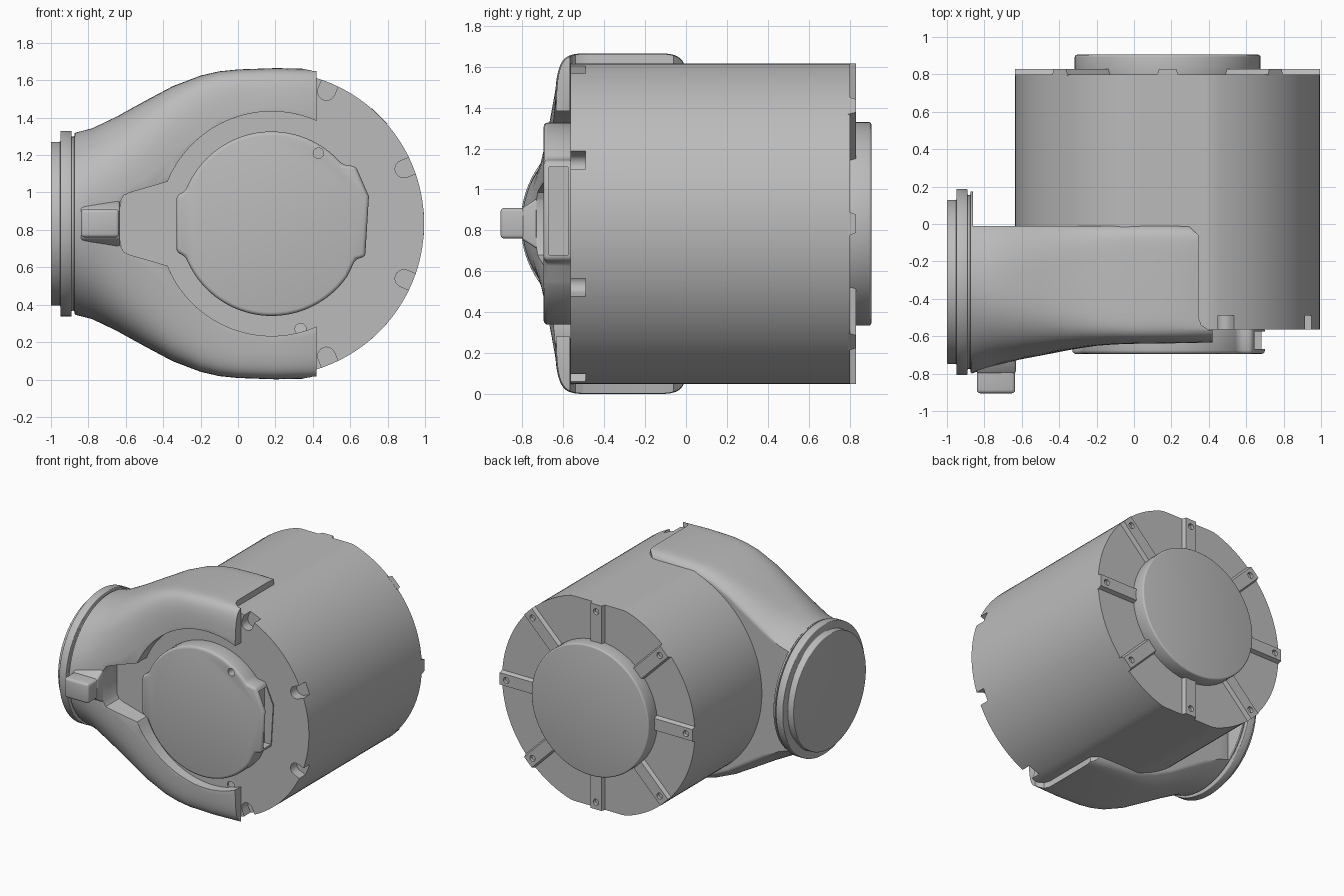
import bpy, bmesh
from math import sin, cos, pi, radians, copysign

old = bpy.data.objects.get("Cube")
if old:
    bpy.data.objects.remove(old)

CX, CZ = 0.18, 0.833      # axis of the drum, running along y
R, FLAT = 0.815, 0.783    # drum radius, and half height between its flats

grey = bpy.data.materials.new("plain_grey")
grey.use_nodes = True
grey.diffuse_color = (0.5, 0.5, 0.5, 1)
grey.node_tree.nodes["Principled BSDF"].inputs["Base Color"].default_value = (0.5, 0.5, 0.5, 1)


def loft(name, rings):
    """Skin a list of equal closed rings and cap both ends."""
    bm = bmesh.new()
    rows = [[bm.verts.new(p) for p in ring] for ring in rings]
    n = len(rows[0])
    for a, b in zip(rows, rows[1:]):
        for i in range(n):
            j = (i + 1) % n
            bm.faces.new((a[i], a[j], b[j], b[i]))
    bm.faces.new(rows[0])
    bm.faces.new(rows[-1])
    bmesh.ops.recalc_face_normals(bm, faces=bm.faces)
    mesh = bpy.data.meshes.new(name)
    bm.to_mesh(mesh)
    bm.free()
    mesh.materials.append(grey)
    ob = bpy.data.objects.new(name, mesh)
    bpy.context.collection.objects.link(ob)
    return ob


def prism(name, pts, lo, hi, axis="Y"):
    """Extrude an outline: (x, z) along y, or (x, y) along z."""
    if axis == "Y":
        return loft(name, [[(a, t, b) for a, b in pts] for t in (lo, hi)])
    return loft(name, [[(a, b, t) for a, b in pts] for t in (lo, hi)])


def arc(r, start, end, steps, cx=CX, cz=CZ):
    angles = [radians(start + (end - start) * i / steps) for i in range(steps + 1)]
    return [(cx + r * cos(a), cz + r * sin(a)) for a in angles]


def circle(r, cx=CX, cz=CZ, steps=96):
    return arc(r, 0, 360, steps, cx, cz)[:-1]


def radial(angle, pts):
    """Turn (distance, sideways) points about the drum axis."""
    c, s = cos(radians(angle)), sin(radians(angle))
    return [(CX + d * c - w * s, CZ + d * s + w * c) for d, w in pts]


def select(ob):
    bpy.ops.object.select_all(action="DESELECT")
    bpy.context.view_layer.objects.active = ob
    ob.select_set(True)


def cut(ob, cutter):
    cutter.hide_render = True
    mod = ob.modifiers.new("cut", "BOOLEAN")
    mod.operation, mod.solver, mod.object = "DIFFERENCE", "EXACT", cutter
    select(ob)
    bpy.ops.object.modifier_apply(modifier=mod.name)
    bpy.data.objects.remove(cutter)


def finish(ob, width=0.0, angle=35):
    select(ob)
    if width:
        mod = ob.modifiers.new("soft_edges", "BEVEL")
        mod.width, mod.segments = width, 3
        mod.limit_method, mod.angle_limit = "ANGLE", radians(angle)
        bpy.ops.object.modifier_apply(modifier=mod.name)
    bpy.ops.object.shade_smooth_by_angle(angle=radians(35))


# Drum with flattened top and bottom
outline = [(x, max(CZ - FLAT, min(CZ + FLAT, z))) for x, z in circle(R, steps=128)]
drum = prism("drum", outline, -0.565, 0.80)
for angle in (-67.5, -22.5, 22.5, 67.5):
    notch = [(0.9, -0.047)] + [(d, w) for d, w in
             reversed(arc(0.047, 90, 270, 10, 0.765, 0))] + [(0.9, 0.047)]
    notch = [(0.9, 0.047)] + arc(0.047, 90, 270, 10, 0.765, 0) + [(0.9, -0.047)]
    cut(drum, prism("notch_cutter", radial(angle, notch), -0.7, -0.49))
cut(drum, prism("hole_cutter", circle(0.03, 0.335, 0.27, 20), -0.7, -0.5))
finish(drum)

# Back disc and the eight ribs around it
finish(prism("back_disc", circle(0.497), 0.78, 0.905), 0.012)
for i in range(8):
    reach = FLAT if i in (2, 6) else R
    ends = [[(0.45, -w), (reach, -w), (reach, w), (0.45, w)] for w in (0.06, 0.045)]
    rings = [[(x, y, z) for x, z in radial(45 * i, e)] for e, y in zip(ends, (0.79, 0.83))]
    rib = loft("back_rib", rings)
    (hx, hz), = radial(45 * i, [(reach - 0.055, 0)])
    cut(rib, prism("hole_cutter", circle(0.023, hx, hz, 16), 0.805, 0.9))
    finish(rib)

# Front cap with a small left lug and a hollow finger tab
cap_outline = (arc(0.493, 40, 159, 40) + [(-0.325, 0.985), (-0.33, 0.96), (-0.33, 0.70), (-0.325, 0.68)]
               + arc(0.493, 201, 325, 40)
               + [(0.63, 0.645), (0.68, 0.655), (0.70, 0.98), (0.63, 1.14), (0.59, 1.145)])
cap = prism("front_cap", cap_outline, -0.695, -0.55)
finish(cap, 0.02)
cut(cap, prism("tab_cutter", [(0.625, 0.68), (0.8, 0.68), (0.8, 1.11), (0.625, 1.11)], -0.668, -0.575))
cut(cap, prism("hole_cutter", circle(0.028, 0.43, 1.21, 20), -0.8, -0.63))
finish(cap)

# Duct: round at the inlet, widening into a box that wraps the drum
YC = -0.31
stations = [(-0.87, 0.487, -0.80, 2), (-0.78, 0.51, -0.77, 2.2), (-0.65, 0.572, -0.735, 2.8),
            (-0.5, 0.655, -0.705, 3.6), (-0.35, 0.735, -0.675, 5), (-0.2, 0.792, -0.652, 7),
            (-0.1, 0.815, -0.645, 8), (0.0, 0.825, -0.642, 9), (0.2, 0.832, -0.64, 9), (0.42, 0.828, -0.635, 9)]


def power(v, n):
    return copysign(abs(v) ** (2 / n), v)


rings = []
for x, h, front, n in stations:
    ring = []
    for i in range(96):
        a = 2 * pi * (i + 0.5) / 96
        y = YC + (YC - front) * power(cos(a), n)
        ring.append((x, min(y, -0.01 + 0.0005 * cos(a)), CZ + h * power(sin(a), n)))
    rings.append(ring)
duct = loft("duct", rings)

# Front opening between the two arms
upper = [(0.8, 1.383)] + arc(0.6, 66, 158, 36) + [(-0.575, 1.0), (-0.61, 0.985), (-0.63, 0.95)]
opening = upper + [(x, 2 * CZ - z) for x, z in reversed(upper)]
cut(duct, prism("opening_cutter", opening, -1.2, -0.55))
# Side panels stop short of the arm tips
step = [(0.29, 0.2), (0.29, -0.01), (0.345, -0.06), (0.345, -0.5),
        (0.36, -0.54), (0.40, -0.566), (0.7, -0.566), (0.7, 0.2)]
cut(duct, prism("side_cutter", step, -0.5, 2.2, "Z"))
finish(duct, 0.014, 50)

# Handle on the duct, flaring at its root
handle = prism("handle", [(-0.84, 0.76), (-0.635, 0.76), (-0.635, 0.91), (-0.84, 0.91)], -0.905, -0.66)
finish(handle, 0.018)
root = loft("handle_root", [[(-0.84, y, CZ - w), (-0.632, y, CZ - w), (-0.632, y, CZ + w), (-0.84, y, CZ + w)]
                            for y, w in ((-0.6, 0.15), (-0.70, 0.14), (-0.80, 0.076))])
finish(root, 0.012)

# Inlet flange: stacked round steps along x
profile = [(-0.86, 0.485), (-0.875, 0.485), (-0.875, 0.465), (-0.89, 0.465),
           (-0.89, 0.497), (-0.95, 0.497), (-0.95, 0.438), (-1.0, 0.438)]
flange = loft("inlet_flange", [[(x, y, z) for y, z in circle(r, YC, CZ)] for x, r in profile])
finish(flange, 0.005)
